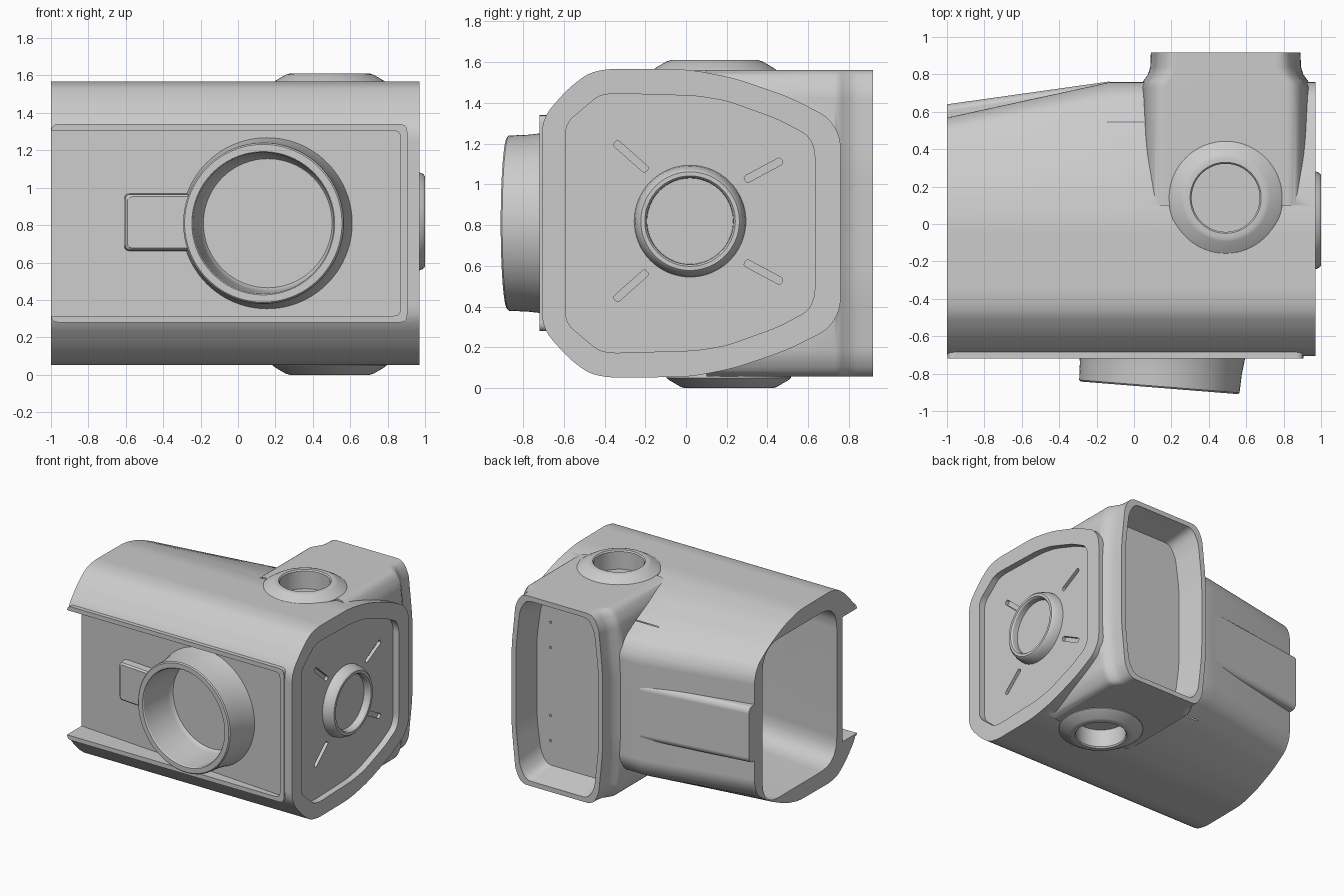
import bpy, bmesh, math
from mathutils import Vector

if "Cube" in bpy.data.objects:
    bpy.data.objects.remove(bpy.data.objects["Cube"])

MID = 0.81  # height of the horizontal symmetry plane


def loft(name, rings):
    """Closed solid through a list of equal-length rings."""
    bm = bmesh.new()
    vs = [[bm.verts.new(p) for p in r] for r in rings]
    n = len(vs[0])
    for a, b in zip(vs, vs[1:]):
        for i in range(n):
            j = (i + 1) % n
            bm.faces.new((a[i], a[j], b[j], b[i]))
    bm.faces.new(vs[0])
    bm.faces.new(vs[-1])
    bmesh.ops.recalc_face_normals(bm, faces=bm.faces)
    me = bpy.data.meshes.new(name)
    bm.to_mesh(me)
    bm.free()
    ob = bpy.data.objects.new(name, me)
    bpy.context.collection.objects.link(ob)
    return ob


def rounded(pts, r, n=5):
    """Round the corners of a 2D outline."""
    pts = [Vector(p) for p in pts]
    out = []
    for i, p in enumerate(pts):
        a, b = pts[i - 1] - p, pts[(i + 1) % len(pts)] - p
        d = min(r, a.length * 0.45, b.length * 0.45)
        s, e = p + a.normalized() * d, p + b.normalized() * d
        for k in range(n + 1):
            t = k / n
            out.append(s * (1 - t) ** 2 + p * 2 * t * (1 - t) + e * t * t)
    return out


def rect(u0, v0, u1, v1, r):
    return rounded([(u0, v0), (u1, v0), (u1, v1), (u0, v1)], r)


def mirrored(half):
    return half + [(u, 2 * MID - v) for u, v in reversed(half)]


def lathe(name, profile, centre, axis, n=64):
    q = Vector(axis).to_track_quat('Z', 'Y')
    c = Vector(centre)
    return loft(name, [[c + q @ Vector((r * math.cos(2 * math.pi * i / n),
                                        r * math.sin(2 * math.pi * i / n), h))
                        for i in range(n)] for r, h in profile])


def combine(ob, other, op='DIFFERENCE'):
    other.hide_render = True
    m = ob.modifiers.new("bool", 'BOOLEAN')
    m.operation, m.object, m.solver = op, other, 'EXACT'
    bpy.context.view_layer.objects.active = ob
    bpy.ops.object.modifier_apply(modifier=m.name)
    bpy.data.objects.remove(other)


def front_y(x):
    """Slanted front panel surface."""
    return -0.685 + (0.87 - x) * 0.08


# Main housing: rounded section, tapering at the back towards the open end
outer = rounded(mirrored([(-0.707, 1.327), (-0.575, 1.474), (-0.477, 1.548), (-0.378, 1.568),
                          (0.015, 1.565), (0.236, 1.523), (0.506, 1.43), (0.70, 1.33),
                          (0.758, 1.235)]), 0.08)
housing = loft("housing", [[(x, y * s if y > 0 else y, z) for y, z in outer]
                           for x, s in ((-1, 0.75), (-0.13, 1), (0.97, 1))])


# Rear port box with a flared foot
def port_ring(y, dx, dz=0.0):
    right = mirrored([(0.31 + dx, 1.562 + dz), (0.365 + dx, 1.47 + dz), (0.40 + dx, 1.12)])
    loop = right + [(-u, v) for u, v in reversed(right)]
    return [(0.49 + u, y, v) for u, v in rounded(loop, 0.09)]


combine(housing, loft("port", [port_ring(y, d) for y, d in
        ((0.1, 0.06), (0.73, 0.06), (0.765, 0.04), (0.80, 0.015), (0.84, 0.003), (0.918, 0))]), 'UNION')

# Frame around the front panel
combine(housing, loft("frame", [[(x, y, z) for x, z in rect(-0.999, 0.28, 0.905, 1.34, 0.04)]
                                for y in (-0.718, -0.60)]), 'UNION')

# Inner cavity, open at the left end
combine(housing, loft("cavity", [[(x, y, z) for y, z in rect(f, 0.18, b, 1.44, 0.2)]
        for x, f, b in ((-1.05, -0.46, 0.46), (-0.13, -0.53, 0.62), (0.75, -0.59, 0.62))]))

# Slanted front recess
panel = rect(-1.2, 0.315, 0.87, 1.305, 0.04)
combine(housing, loft("front_cut", [[(x, -1, z) for x, z in panel],
                                    [(x, front_y(x), z) for x, z in panel]]))

# Rear port pocket and its four screw holes
combine(housing, loft("pocket", [port_ring(0.95, -0.035, -0.035), port_ring(0.9, -0.04, -0.04),
                                 port_ring(0.70, -0.07, -0.09)]))
for dz in (-0.47, -0.27, 0.27, 0.47):
    combine(housing, lathe("screw_hole", [(0.01, -0.03), (0.01, 0.1)], (0.7, 0.70, MID + dz), (0, 1, 0), 12))

# Recess in the right end with four radial slots
inner = rounded(mirrored([(-0.59, 1.30), (-0.43, 1.435), (-0.36, 1.447), (0.05, 1.435),
                          (0.20, 1.41), (0.45, 1.32), (0.60, 1.24), (0.632, 1.17)]), 0.05)
combine(housing, loft("end_cut", [[(x, y, z) for y, z in inner] for x in (0.92, 1.1)]))
for a, b in (((-0.335, 1.195), (-0.205, 1.08)), ((0.455, 1.11), (0.305, 1.03))):
    for flip in (False, True):
        p, q = [Vector((u, 2 * MID + 0.02 - v if flip else v)) for u, v in (a, b)]
        d = (q - p).normalized() * 0.018
        w = Vector((-d.y, d.x))
        o = rounded([p - d + w, q + d + w, q + d - w, p - d - w], 0.02)
        combine(housing, loft("slot", [[(x, y, z) for y, z in o] for x in (0.895, 1.0)]))

# Tilted front sleeve, a cup with a slightly flared base
axis = Vector((-0.08, -1, 0)).normalized()
face = Vector((0.135, -0.876, MID))
combine(housing, lathe("sleeve_cut", [(0.40, -0.5), (0.40, 0.2)], face, axis))
lathe("front_sleeve", [(0.40, -0.35), (0.465, -0.28), (0.455, -0.24), (0.443, -0.18), (0.434, -0.10),
                       (0.43, -0.008), (0.422, 0), (0.383, 0), (0.377, -0.008), (0.365, -0.27),
                       (0.345, -0.30)], face, axis, 96)


# Raised tab beside the sleeve
def tab_ring(off, inset):
    return [(x, front_y(x) - off, z) for x, z in
            rect(-0.61 + inset, 0.66 + inset, -0.22, 0.97 - inset, 0.03)]


loft("front_tab", [tab_ring(-0.03, 0), tab_ring(0.055, 0.006), tab_ring(0.067, 0.018)])

# Ring on the end panel
lathe("end_ring", [(0.275, -0.085), (0.27, -0.05), (0.255, -0.012), (0.242, 0), (0.222, 0),
                   (0.213, -0.012), (0.211, -0.055)], (1.0, 0.02, 0.82), (1, 0, 0))

# Top and bottom sockets
for name, y, z, s in (("top_socket", 0.14, 1.61, 1), ("bottom_socket", 0.21, 0.0, -1)):
    c, ax = (0.49, y, z), (0, 0, s)
    combine(housing, lathe("socket_cut", [(0.21, -0.19), (0.21, 0.1)], c, ax))
    lathe(name, [(0.29, -0.21), (0.305, -0.05), (0.29, -0.038), (0.235, -0.006), (0.215, 0), (0.19, 0),
                 (0.182, -0.01), (0.182, -0.15)], c, ax)

# Raised rear panel along the taper
loft("rear_panel", [[(x, y + u, z) for u, z in
                     rounded([(-0.11, 0.585), (-0.02, 0.59), (0, 0.62), (0, 1.0),
                              (-0.02, 1.03), (-0.11, 1.035)], 0.02)]
                    for x, y in ((-1.0, 0.64), (-0.13, 0.762))])

# Smooth shading with sharp edges kept
bpy.ops.object.select_all(action='DESELECT')
for ob in bpy.context.collection.objects:
    ob.select_set(True)
    bpy.context.view_layer.objects.active = ob
bpy.ops.object.shade_smooth_by_angle(angle=math.radians(32))
for ob in bpy.context.collection.objects:
    m = ob.modifiers.new("normals", 'WEIGHTED_NORMAL')
    m.keep_sharp = True
